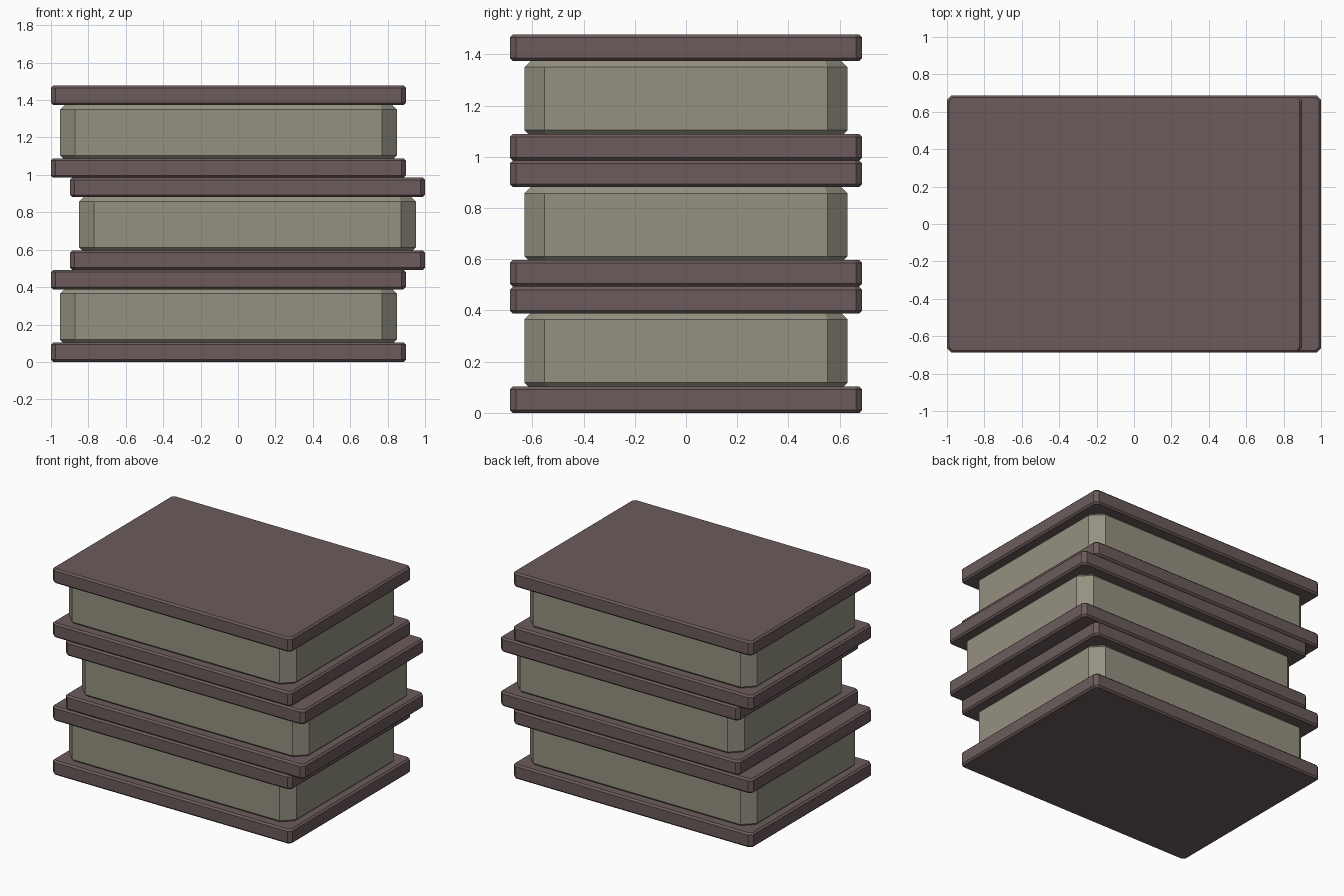
import bpy, bmesh
from mathutils import Matrix

if "Cube" in bpy.data.objects:
    bpy.data.objects.remove(bpy.data.objects["Cube"])


def material(name, color):
    m = bpy.data.materials.new(name)
    m.diffuse_color = color
    m.use_nodes = True
    m.node_tree.nodes["Principled BSDF"].inputs["Base Color"].default_value = m.diffuse_color
    return m


COVER = material("cover_brown", (0.15, 0.105, 0.105, 1))
PAPER = material("paper", (0.30, 0.285, 0.22, 1))


def slab(name, cx, width, depth, z0, z1, corner, rim, mat):
    """Box with chamfered vertical corners, then chamfered top and bottom rims."""
    bm = bmesh.new()
    bmesh.ops.create_cube(bm, size=1, matrix=Matrix.Diagonal((width, depth, z1 - z0, 1)))

    def is_upright(e):
        return abs(e.verts[0].co.z - e.verts[1].co.z) > 1e-4

    for upright, offset in ((True, corner), (False, rim)):
        edges = [e for e in bm.edges if is_upright(e) == upright]
        bmesh.ops.bevel(bm, geom=edges, offset=offset, offset_type='OFFSET',
                        segments=1, affect='EDGES', profile=0.5)
    me = bpy.data.meshes.new(name)
    bm.to_mesh(me)
    bm.free()
    me.materials.append(mat)
    ob = bpy.data.objects.new(name, me)
    ob.location = (cx, 0, (z0 + z1) / 2)
    bpy.context.collection.objects.link(ob)


BOOK = 0.4925      # height of one book
BOARD = 0.104      # cover thickness

# Three stacked books, the middle one shifted sideways
for i, (label, cx) in enumerate((("lower", -0.051), ("middle", 0.051), ("upper", -0.051))):
    z = i * BOOK
    slab(label + "_book_bottom_cover", cx, 1.898, 1.376, z, z + BOARD, 0.025, 0.012, COVER)
    slab(label + "_book_pages", cx, 1.80, 1.262, z + 0.095, z + 0.389, 0.079, 0.024, PAPER)
    slab(label + "_book_top_cover", cx, 1.898, 1.376, z + BOOK - BOARD, z + BOOK, 0.025, 0.012, COVER)
